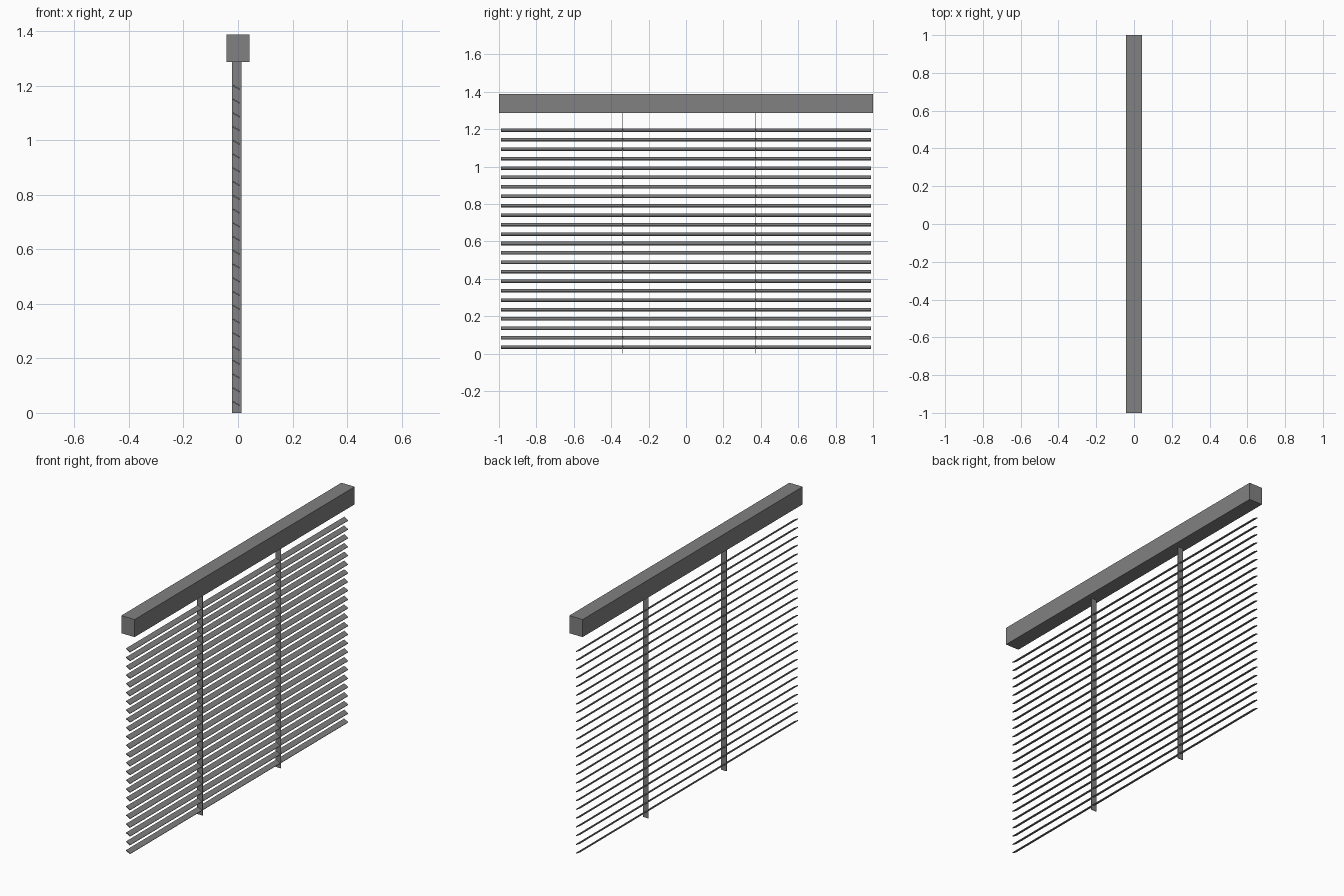
import bpy
from math import radians

if "Cube" in bpy.data.objects:
    bpy.data.objects.remove(bpy.data.objects["Cube"], do_unlink=True)

COLOUR = (0.22, 0.22, 0.22, 1)
grey = bpy.data.materials.new("matte grey")
grey.use_nodes = True
grey.diffuse_color = COLOUR
grey.node_tree.nodes["Principled BSDF"].inputs["Base Color"].default_value = COLOUR


def box(name, centre, size, tilt=0):
    """Add a box, tilted about its long (y) axis."""
    bpy.ops.mesh.primitive_cube_add(size=1, location=centre, rotation=(0, tilt, 0))
    part = bpy.context.object
    part.name = name
    part.scale = size
    part.data.materials.append(grey)
    return part


# Head rail
RAIL_BOTTOM, TOP = 1.287, 1.388
box("head_rail", (0, 0, (RAIL_BOTTOM + TOP) / 2), (0.085, 2, TOP - RAIL_BOTTOM))

# Ladder tapes hanging from the rail
for side, y in (("right", -0.337), ("left", 0.373)):
    box(f"ladder_tape_{side}", (-0.005, y, RAIL_BOTTOM / 2), (0.035, 0.003, RAIL_BOTTOM))

# Tilted slats
SLATS = 24
LOWEST, HIGHEST = 0.034, 1.194
for i in range(SLATS):
    z = LOWEST + (HIGHEST - LOWEST) * i / (SLATS - 1)
    box(f"slat_{i + 1}", (-0.006, 0, z), (0.029, 1.98, 0.005), radians(30))
